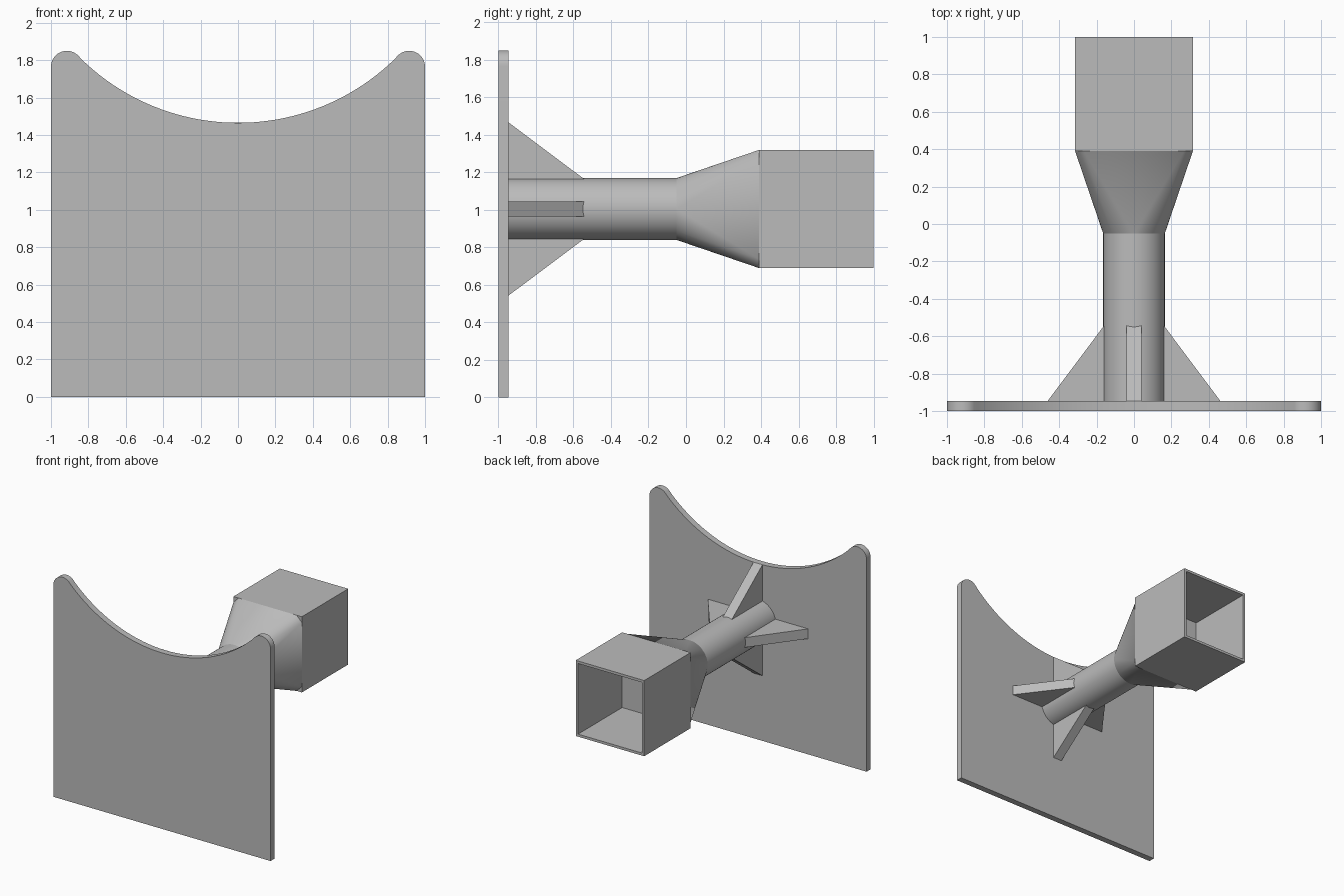
import bpy, bmesh, math
from math import sin, cos, pi, radians
from mathutils import Matrix

cube = bpy.data.objects.get("Cube")
if cube:
    bpy.data.objects.remove(cube, do_unlink=True)

AXIS_Z = 1.004      # height of the tube axis
TUBE_R = 0.165
BOX_H = 0.315       # half width of the square socket
PLATE_BACK = -0.947
TAPER_START, TAPER_END = -0.05, 0.39

grey = bpy.data.materials.new("plain_grey")
grey.use_nodes = True
GREY = (0.5, 0.5, 0.5, 1)
grey.diffuse_color = GREY
grey.node_tree.nodes["Principled BSDF"].inputs["Base Color"].default_value = GREY


def finish(bm, name, smooth=None):
    bmesh.ops.recalc_face_normals(bm, faces=bm.faces)
    mesh = bpy.data.meshes.new(name)
    bm.to_mesh(mesh)
    bm.free()
    mesh.materials.append(grey)
    ob = bpy.data.objects.new(name, mesh)
    bpy.context.collection.objects.link(ob)
    if smooth:
        bpy.ops.object.select_all(action='DESELECT')
        ob.select_set(True)
        bpy.context.view_layer.objects.active = ob
        bpy.ops.object.shade_smooth_by_angle(angle=radians(smooth))
    return ob


def extrude(bm, points, vec):
    face = bm.faces.new([bm.verts.new(p) for p in points])
    ext = bmesh.ops.extrude_face_region(bm, geom=[face])
    verts = [v for v in ext["geom"] if isinstance(v, bmesh.types.BMVert)]
    bmesh.ops.translate(bm, verts=verts, vec=vec)


# Plate with a scooped top edge and rounded horns
SCOOP_R, SCOOP_Z, HORN_R = 1.2, 1.465, 0.085
horn = [(0.915 + HORN_R * cos(radians(a)), 1.765 + HORN_R * sin(radians(a)))
        for a in range(0, 136, 9)]
scoop = [(SCOOP_R * sin(radians(a)), SCOOP_Z + SCOOP_R * (1 - cos(radians(a))))
         for a in range(44, 0, -2)]
half = [(1, 0)] + horn + scoop
outline = half + [(0, SCOOP_Z)] + [(-x, z) for x, z in reversed(half)]
bm = bmesh.new()
extrude(bm, [(x, -1, z) for x, z in outline], (0, PLATE_BACK + 1, 0))
finish(bm, "plate", 30)

# Round tube
bm = bmesh.new()
length = TAPER_START - PLATE_BACK + 0.02
bmesh.ops.create_cone(bm, cap_ends=True, segments=64, radius1=TUBE_R, radius2=TUBE_R,
                      depth=length,
                      matrix=Matrix.Translation((0, PLATE_BACK - 0.02 + length / 2, AXIS_Z))
                      @ Matrix.Rotation(pi / 2, 4, 'X'))
finish(bm, "tube", 30)

# Four triangular fins around the tube
for i, side in enumerate(("top", "left", "bottom", "right")):
    bm = bmesh.new()
    profile = [(PLATE_BACK, 0.1), (PLATE_BACK, 0.462), (-0.55, TUBE_R), (-0.49, 0.12), (-0.49, 0.1)]
    extrude(bm, [(-0.041, y, r) for y, r in profile], (0.082, 0, 0))
    bm.transform(Matrix.Translation((0, 0, AXIS_Z)) @ Matrix.Rotation(i * pi / 2, 4, 'Y'))
    finish(bm, side + "_fin")

# Taper from the round tube to a square with clipped corners
bm = bmesh.new()
for i in range(64):
    a = i * pi / 32
    bm.verts.new((TUBE_R * cos(a), TAPER_START, AXIS_Z + TUBE_R * sin(a)))
CLIP = BOX_H - 0.048
for sx in (-1, 1):
    for sz in (-1, 1):
        for x, z in ((BOX_H, CLIP), (CLIP, BOX_H)):
            bm.verts.new((sx * x, TAPER_END, AXIS_Z + sz * z))
bmesh.ops.convex_hull(bm, input=bm.verts[:])
finish(bm, "taper", 15)

# Square socket, open at the back
bm = bmesh.new()
bmesh.ops.create_cube(bm, size=1, matrix=Matrix.Translation((0, (1 + TAPER_END) / 2, AXIS_Z))
                      @ Matrix.Diagonal((2 * BOX_H, 1 - TAPER_END, 2 * BOX_H, 1)))
bm.normal_update()
mouth = max(bm.faces, key=lambda f: f.calc_center_median().y)
bmesh.ops.inset_region(bm, faces=[mouth], thickness=0.03)
ext = bmesh.ops.extrude_face_region(bm, geom=[mouth])
bmesh.ops.translate(bm, vec=(0, -0.58, 0),
                    verts=[v for v in ext["geom"] if isinstance(v, bmesh.types.BMVert)])
if mouth.is_valid:
    bmesh.ops.delete(bm, geom=[mouth], context='FACES_ONLY')
finish(bm, "socket")
